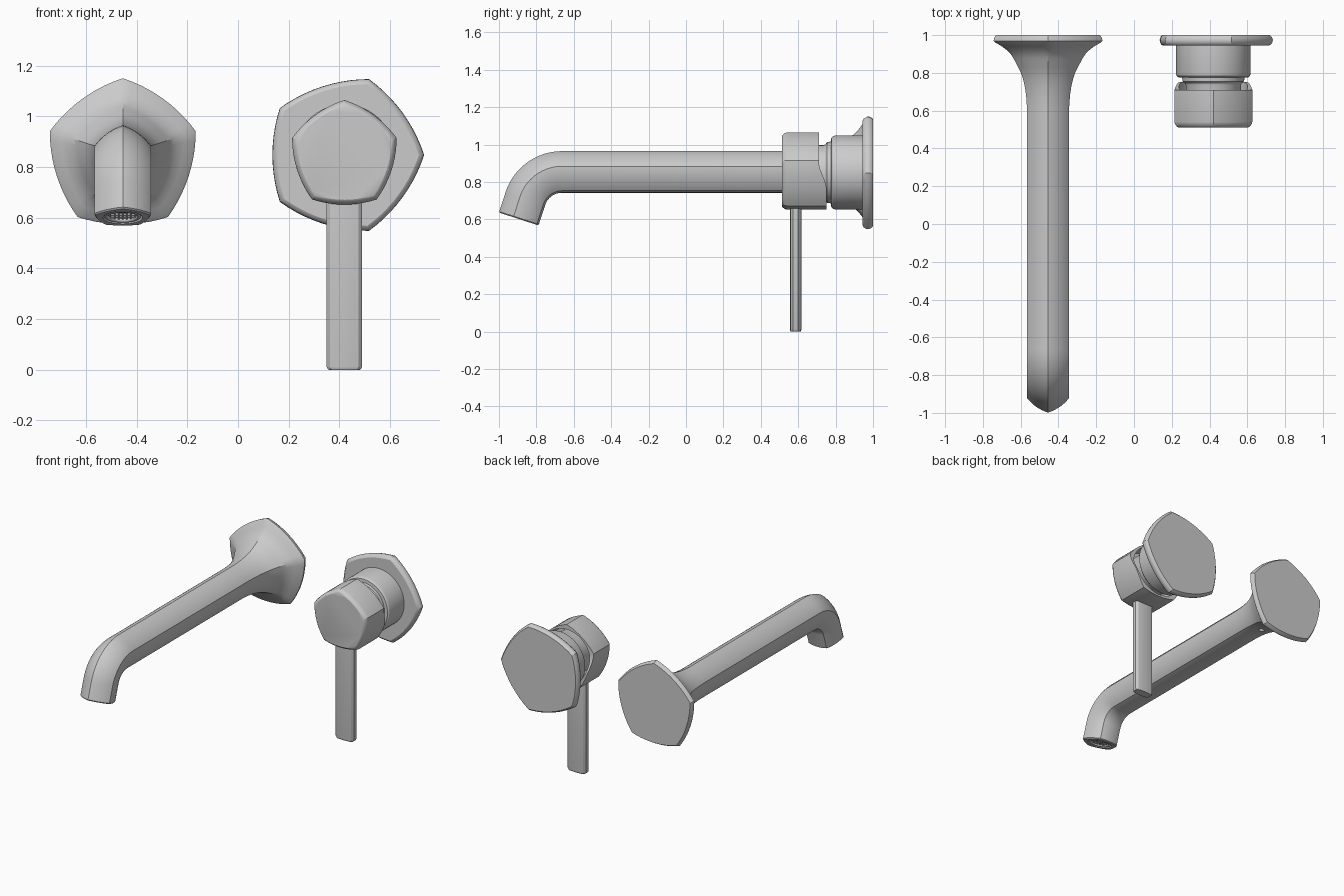
import bpy, bmesh, math
from mathutils import Vector, Matrix

if "Cube" in bpy.data.objects:
    bpy.data.objects.remove(bpy.data.objects["Cube"])

ZC = 0.848           # height of both axes
SX, HX = -0.455, 0.42  # spout and handle axes
X, Z = Vector((1, 0, 0)), Vector((0, 0, 1))


def bulged_pentagon(r, start=90, n=10, round_to=None):
    """Five-sided outline with arced sides, optionally projected to a circle."""
    v = [Vector((math.cos(math.radians(start + 72 * k)), math.sin(math.radians(start + 72 * k)))) * r
         for k in range(5)]
    pts = []
    for k in range(5):
        c = v[(k + 3) % 5]
        a, b = v[k] - c, v[(k + 1) % 5] - c
        total = a.angle_signed(b)
        for i in range(n):
            pts.append(c + Matrix.Rotation(-total * i / n, 2) @ a)
    if round_to:
        pts = [p.normalized() * round_to for p in pts]
    return pts


def circle(r, n=64):
    return [Vector((r * math.cos(2 * math.pi * i / n), r * math.sin(2 * math.pi * i / n))) for i in range(n)]


def place(pts, origin, up=Z):
    return [origin + X * p.x + up * p.y for p in pts]


def smooth(ob, angle=28):
    bpy.ops.object.select_all(action='DESELECT')
    ob.select_set(True)
    bpy.context.view_layer.objects.active = ob
    bpy.ops.object.shade_smooth_by_angle(angle=math.radians(angle))


def loft(name, rings):
    bm = bmesh.new()
    vr = [[bm.verts.new(p) for p in ring] for ring in rings]
    n = len(vr[0])
    for a, b in zip(vr, vr[1:]):
        for i in range(n):
            j = (i + 1) % n
            bm.faces.new((a[i], a[j], b[j], b[i]))
    bm.faces.new(vr[0])
    bm.faces.new(vr[-1])
    bmesh.ops.recalc_face_normals(bm, faces=bm.faces)
    me = bpy.data.meshes.new(name)
    bm.to_mesh(me)
    bm.free()
    ob = bpy.data.objects.new(name, me)
    bpy.context.collection.objects.link(ob)
    smooth(ob)
    return ob


# Spout: flared wall flange, straight pipe, 72 degree bend, recessed outlet
R = 0.117
bell = [(1, .290), (.985, .300), (.97, .303), (.96, .292), (.94, .256), (.92, .229), (.9, .208),
        (.88, .194), (.86, .183), (.83, .166), (.8, .151), (.77, .140), (.73, .130), (.68, .122), (.61, R)]
rings = [place(bulged_pentagon(r), Vector((SX, y, ZC))) for y, r in bell]
bend_y, bend_r, turn = -0.663, 0.2, math.radians(72)
for i in range(17):
    a = turn * i / 16
    up = Vector((0, -math.sin(a), math.cos(a)))
    rings.append(place(bulged_pentagon(R), Vector((SX, bend_y, ZC - bend_r)) + up * bend_r, up))
axis = Vector((0, -math.cos(turn), -math.sin(turn)))
end = Vector((SX, bend_y, ZC - bend_r)) + up * bend_r
tip = end + axis * 0.115
rings.append(place(bulged_pentagon(R), tip - axis * 0.006, up))
rings.append(place(bulged_pentagon(R - 0.006), tip, up))
rings.append(place(bulged_pentagon(R, round_to=0.078), tip, up))
rings.append(place(bulged_pentagon(R, round_to=0.076), tip - axis * 0.03, up))
spout = loft("spout", rings)

# Small set screw hole under the spout
bpy.ops.mesh.primitive_cylinder_add(vertices=24, radius=0.018, depth=0.12, location=(SX, 0.74, 0.72))
cutter = bpy.context.object
mod = spout.modifiers.new("screw_hole", 'BOOLEAN')
mod.object, mod.operation, mod.solver = cutter, 'DIFFERENCE', 'EXACT'
bpy.context.view_layer.objects.active = spout
bpy.ops.object.modifier_move_to_index(modifier=mod.name, index=0)
bpy.ops.object.modifier_apply(modifier=mod.name)
bpy.data.objects.remove(cutter)

# Aerator ring and mesh in the outlet
tilt = (math.radians(-18), 0, 0)
bpy.ops.mesh.primitive_torus_add(major_radius=0.065, minor_radius=0.009, major_segments=48, minor_segments=10,
                                 location=tip - axis * 0.01, rotation=tilt)
bpy.context.object.name = "aerator_ring"
smooth(bpy.context.object, 60)
bm = bmesh.new()
for k in range(-3, 4):
    off = k * 0.016
    length = 2 * math.sqrt(0.06 ** 2 - off ** 2)
    for loc, size in (((off, 0, 0), (0.005, length, 0.008)), ((0, off, 0), (length, 0.005, 0.008))):
        bmesh.ops.create_cube(bm, size=1, matrix=Matrix.Translation(loc) @ Matrix.Diagonal((*size, 1)))
me = bpy.data.meshes.new("aerator_mesh")
bm.to_mesh(me)
bm.free()
grid = bpy.data.objects.new("aerator_mesh", me)
grid.location, grid.rotation_euler = tip - axis * 0.014, tilt
bpy.context.collection.objects.link(grid)

# Handle wall plate: pentagon turned to point sideways
plate = [(1, .300), (.99, .310), (.975, .315), (.962, .313), (.95, .305), (.944, .294)]
loft("handle_plate", [place(bulged_pentagon(r, 0), Vector((HX, y, ZC))) for y, r in plate])

# Round valve body stepping down to the neck
body = [(.96, .197), (.795, .197), (.785, .194), (.777, .186), (.775, .165), (.755, .163),
        (.745, .150), (.735, .146), (.59, .146)]
loft("valve_body", [place(circle(r), Vector((HX, y, ZC + 0.003))) for y, r in body])


# Hollow cap whose rear rim reaches further back at the bottom
def rim(pts):
    out = []
    for p in pts:
        t = min(max((0.06 - p.y) / 0.15, 0), 1)
        out.append(Vector((HX + p.x, 0.71 + 0.042 * t * t * (3 - 2 * t), ZC + p.y)))
    return out


cap = [place(bulged_pentagon(r), Vector((HX, y, ZC)))
       for y, r in ((.512, .196), (.515, .202), (.528, .213), (.54, .217))]
cap += [rim(bulged_pentagon(.217)), rim(bulged_pentagon(.217, round_to=.182)),
        place(bulged_pentagon(.217, round_to=.178), Vector((HX, .6, ZC)))]
loft("handle_cap", cap)


# Flat lever with softly curved faces
def lever_ring(z, s):
    pts = []
    for sign in (1, -1):
        for i in range(11):
            t = sign * (1 - i / 5)
            edge = 0.010 * max(0, abs(t) - 0.8) / 0.2
            pts.append(Vector((HX + t * 0.07 * s, 0.586 - sign * (0.031 - 0.007 * t * t - edge) * s, z)))
    return pts


loft("lever", [lever_ring(z, s) for z, s in ((0, .88), (.004, .95), (.012, 1), (.69, 1))])
